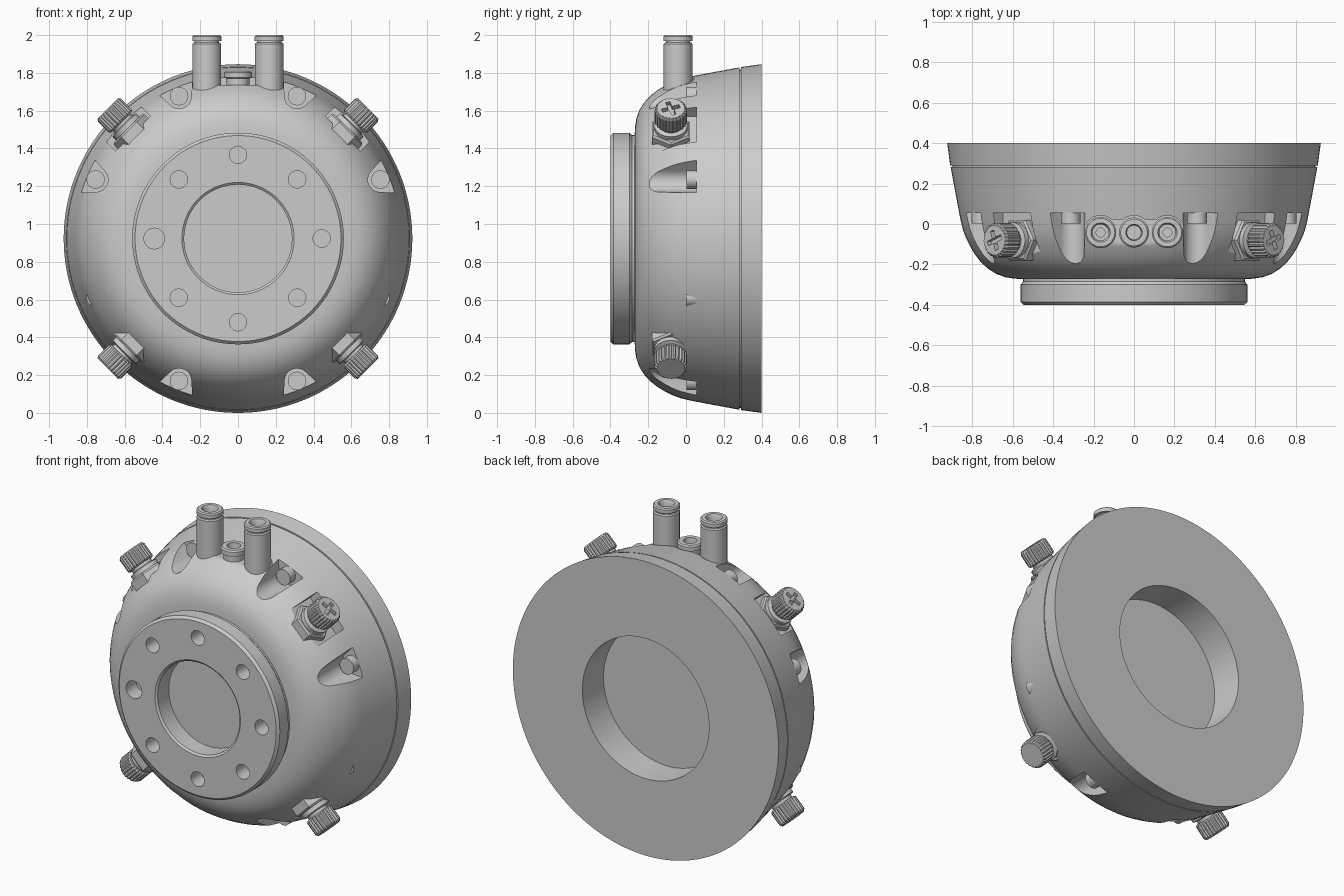
import bpy, bmesh
from math import sin, cos, pi, radians
from mathutils import Matrix

if "Cube" in bpy.data.objects:
    bpy.data.objects.remove(bpy.data.objects["Cube"])

C = 0.923                                   # height of the main axis
AXIAL = Matrix.Translation((0, 0, C)) @ Matrix.Rotation(-pi / 2, 4, 'X')


def radial(deg, y=0.0):
    """Local z points outward from the main axis, deg measured from the top."""
    return Matrix.Translation((0, y, C)) @ Matrix.Rotation(radians(deg), 4, 'Y')


def finish(name, bm, mat):
    bmesh.ops.remove_doubles(bm, verts=bm.verts, dist=1e-5)
    bm.transform(mat)
    bmesh.ops.recalc_face_normals(bm, faces=bm.faces)
    me = bpy.data.meshes.new(name)
    bm.to_mesh(me)
    bm.free()
    ob = bpy.data.objects.new(name, me)
    bpy.context.collection.objects.link(ob)
    return ob


def lathe(name, profile, mat, seg=32, rib=1.0):
    """Spin (radius, height) points around local z; rib pulls in every third column."""
    bm = bmesh.new()
    rings = []
    for r, h in profile:
        ring = []
        for j in range(seg):
            k = r * (rib if j % 3 == 2 else 1)
            a = 2 * pi * j / seg
            ring.append(bm.verts.new((k * cos(a), k * sin(a), h)))
        rings.append(ring)
    for a, b in zip(rings, rings[1:]):
        for j in range(seg):
            n = (j + 1) % seg
            bm.faces.new((a[j], a[n], b[n], b[j]))
    return finish(name, bm, mat)


def rod(name, r, h0, h1, mat, seg=32):
    return lathe(name, [(0, h0), (r, h0), (r, h1), (0, h1)], mat, seg)


def prism(name, pts, y0, y1, mat):
    """Extrude an (x, z) outline along local y."""
    bm = bmesh.new()
    a = [bm.verts.new((x, y0, z)) for x, z in pts]
    b = [bm.verts.new((x, y1, z)) for x, z in pts]
    bm.faces.new(a)
    bm.faces.new(b[::-1])
    for i in range(len(pts)):
        n = (i + 1) % len(pts)
        bm.faces.new((a[i], a[n], b[n], b[i]))
    return finish(name, bm, mat)


def box(name, w, z0, z1, y0, y1, mat):
    return prism(name, [(-w, z0), (w, z0), (w, z1), (-w, z1)], y0, y1, mat)


def cut(ob, cutter):
    cutter.hide_render = True
    m = ob.modifiers.new("cut", 'BOOLEAN')
    m.operation, m.solver, m.object = 'DIFFERENCE', 'EXACT', cutter
    bpy.context.view_layer.objects.active = ob
    bpy.ops.object.modifier_apply(modifier=m.name)
    bpy.data.objects.remove(cutter)


# Housing: domed shell, front flange, front and rear bores, seam groove
housing = lathe("housing", [
    (0, -0.28), (0.285, -0.28), (0.285, -0.39), (0.297, -0.4), (0.545, -0.4),
    (0.56, -0.385), (0.56, -0.3), (0.548, -0.285), (0.548, -0.272), (0.59, -0.27),
    (0.635, -0.263), (0.68, -0.247), (0.72, -0.222), (0.755, -0.19), (0.785, -0.152),
    (0.81, -0.11), (0.83, -0.07), (0.845, -0.03), (0.857, 0.02), (0.878, 0.13),
    (0.906, 0.282), (0.896, 0.282), (0.896, 0.29), (0.908, 0.29), (0.923, 0.4),
    (0.44, 0.4), (0.44, 0.19), (0, 0.19)], AXIAL, 128)

# Flange bolt holes, the left one slightly larger
for i in range(8):
    a = i * pi / 4
    place = Matrix.Translation((0.443 * cos(a), 0, 0.443 * sin(a))) @ AXIAL
    cut(housing, rod("hole_cutter", 0.055 if i == 4 else 0.046, -0.5, -0.3, place, 24))

# Flared screw notches around the rim, each with a screw
FL = radians(25)
arc = [(0.066 * cos(t), 0.816 + 0.066 * sin(t)) for t in
       [pi + FL + (pi - 2 * FL) * i / 12 for i in range(13)]]
outline = ([(arc[0][0] - 0.3 * sin(FL), arc[0][1] + 0.3 * cos(FL))] + arc +
           [(arc[-1][0] + 0.3 * sin(FL), arc[-1][1] + 0.3 * cos(FL))])
for i in range(8):
    deg = 22.5 + 45 * i
    cut(housing, prism("notch_cutter", outline, -0.5, 0.055, radial(deg)))
    a = radians(deg)
    place = Matrix.Translation((0.816 * sin(a), 0, 0.816 * cos(a))) @ AXIAL
    rod(f"rim_screw_{i + 1}", 0.049, 0.002, 0.07, place, 24)

# Pockets at the diagonals with knurled adjusting knobs
for i in range(4):
    deg, y = 45 + 90 * i, -0.08
    cut(housing, box("pocket_cutter", 0.13, 0.785, 1.2, -0.4, 0.055, radial(deg)))
    m = radial(deg, y)
    lathe(f"valve_nut_{i + 1}", [(0, 0.75), (0.115, 0.75), (0.115, 0.815),
          (0.105, 0.825), (0, 0.825)], m, 6)
    lathe(f"valve_collar_{i + 1}", [(0, 0.82), (0.088, 0.82), (0.088, 0.85),
          (0.066, 0.856), (0.066, 0.885), (0, 0.885)], m)
    knob = lathe(f"valve_knob_{i + 1}", [(0, 0.872), (0.078, 0.872), (0.086, 0.88),
                 (0.086, 0.962), (0.076, 0.975), (0, 0.975)], m, 72, 0.93)
    for turn in (0, 90):
        spin = m @ Matrix.Rotation(radians(turn + 20), 4, 'Z')
        cut(knob, box("slot_cutter", 0.012, 0.95, 1.1, -0.05, 0.05, spin))

# Flat three-lobed seat on top for the ports
PY = -0.042
for x in (-0.165, 0, 0.165):
    place = Matrix.Translation((x, PY, 0))
    cut(housing, rod("seat_cutter", 0.084, 1.735, 2.1, place, 32))
cut(housing, box("seat_link_cutter", 0.165, 1.735, 2.1, -0.065, 0.065,
                 Matrix.Translation((0, PY, 0))))

# Two hose fittings and a short plug between them
for side, x in (("left", -0.165), ("right", 0.165)):
    lathe(f"{side}_fitting", [
        (0, 1.7), (0.076, 1.7), (0.076, 1.953), (0.07, 1.96), (0.064, 1.96),
        (0.064, 1.97), (0.077, 1.97), (0.077, 1.993), (0.07, 2.0), (0.048, 2.0),
        (0.04, 1.985), (0.04, 1.93), (0.022, 1.93), (0.022, 1.85), (0, 1.85)],
        Matrix.Translation((x, PY, 0)), 40)
lathe("center_plug", [
    (0, 1.7), (0.06, 1.7), (0.06, 1.77), (0.074, 1.775), (0.074, 1.802), (0.066, 1.81),
    (0.04, 1.81), (0.036, 1.77), (0, 1.77)], Matrix.Translation((0, PY, 0)), 40)

# Smooth shading with crisp edges
for ob in bpy.context.collection.objects:
    ob.select_set(True)
    bpy.context.view_layer.objects.active = ob
bpy.ops.object.shade_smooth_by_angle(angle=radians(28))
